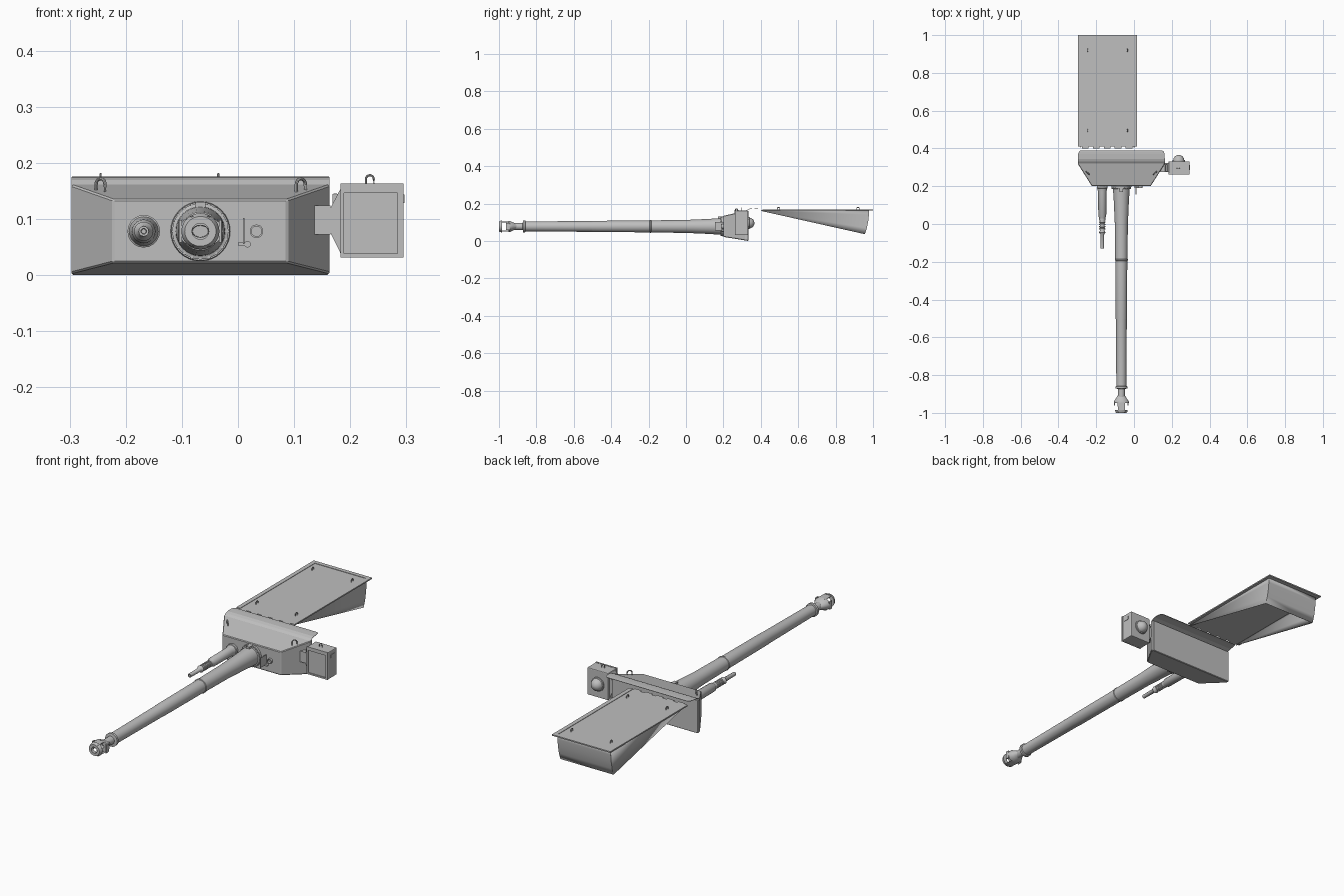
import bpy, bmesh, math
from mathutils import Vector

if "Cube" in bpy.data.objects:
    bpy.data.objects.remove(bpy.data.objects["Cube"])

grey = bpy.data.materials.new("plain grey")
grey.diffuse_color = (0.52, 0.52, 0.52, 1)
grey.use_nodes = True
grey.node_tree.nodes["Principled BSDF"].inputs["Base Color"].default_value = grey.diffuse_color


def finish(name, bm, smooth=False):
    bmesh.ops.recalc_face_normals(bm, faces=bm.faces)
    mesh = bpy.data.meshes.new(name)
    bm.to_mesh(mesh)
    bm.free()
    mesh.materials.append(grey)
    ob = bpy.data.objects.new(name, mesh)
    bpy.context.collection.objects.link(ob)
    if smooth:
        bpy.ops.object.select_all(action='DESELECT')
        bpy.context.view_layer.objects.active = ob
        ob.select_set(True)
        bpy.ops.object.shade_smooth_by_angle(angle=math.radians(35))
    return ob


def loft(name, rings, smooth=False, caps=True, closed=False):
    """Skin a row of matching closed rings of points."""
    bm = bmesh.new()
    vs = [[bm.verts.new(p) for p in ring] for ring in rings]
    pairs = list(zip(vs, vs[1:])) + ([(vs[-1], vs[0])] if closed else [])
    n = len(vs[0])
    for a, b in pairs:
        for i in range(n):
            j = (i + 1) % n
            bm.faces.new((a[i], a[j], b[j], b[i]))
    if caps and not closed:
        bm.faces.new(vs[0])
        bm.faces.new(vs[-1])
    return finish(name, bm, smooth)


def lathe(name, cx, cz, profile, n=32, sx=1, sz=1, closed=False):
    """Turn (y, radius) points about an axis along y."""
    rings = [[(cx + sx * r * math.cos(2 * math.pi * i / n), y,
               cz + sz * r * math.sin(2 * math.pi * i / n)) for i in range(n)]
             for y, r in profile]
    return loft(name, rings, True, closed=closed)


def box(name, x0, x1, y0, y1, z0, z1, bevel=0):
    ob = loft(name, [[(x0, y, z0), (x1, y, z0), (x1, y, z1), (x0, y, z1)] for y in (y0, y1)])
    if bevel:
        m = ob.modifiers.new("bevel", 'BEVEL')
        m.width, m.segments = bevel, 2
    return ob


def hook(name, x, y, z, w, h, r, angle=0):
    """Upright loop of round bar with straight legs."""
    d = Vector((math.cos(angle), math.sin(angle), 0))
    side = Vector((-d.y, d.x, 0))
    path = [(-w, 0)] + [(-w * math.cos(math.pi * i / 8), h - w + w * math.sin(math.pi * i / 8))
                        for i in range(9)] + [(w, 0)]
    rings = []
    for k, (u, v) in enumerate(path):
        t = 0 if k in (0, len(path) - 1) else math.pi * (k - 1) / 8
        out = d * -math.cos(t) + Vector((0, 0, math.sin(t)))
        c = Vector((x, y, z + v)) + d * u
        rings.append([c + r * (out * math.cos(a) + side * math.sin(a))
                      for a in [i * math.pi / 4 for i in range(8)]])
    return loft(name, rings, True)


# Gun shield: tapered block with a short straight rear
def rect(y, x0, x1, z0, z1):
    return [(x0, y, z0), (x1, y, z0), (x1, y, z1), (x0, y, z1)]

shield = loft("gun_shield", [rect(0.20, -0.223, 0.088, 0.022, 0.135),
                             rect(0.318, -0.297, 0.163, 0.003, 0.161),
                             rect(0.334, -0.297, 0.163, 0.0, 0.163)])
b = shield.modifiers.new("bevel", 'BEVEL')
b.width, b.segments = 0.003, 1

# Curved sheet lip over the rear gap, with rounded back corners
lip_path = [(0.318, 0.160, 0), (0.330, 0.169, 0), (0.345, 0.174, 0), (0.37, 0.1755, 0.001),
            (0.384, 0.1755, 0.006), (0.39, 0.1745, 0.016)]
loft("shield_lip", [[(-0.297 + i, y, z - 0.002), (0.163 - i, y, z - 0.002),
                     (0.163 - i, y, z), (-0.297 + i, y, z)] for y, z, i in lip_path])

# Shield lifting loops
for x, a in ((-0.245, -0.75), (0.112, 0.75)):
    hook("shield_lifting_loop", x, 0.27, 0.142, 0.011, 0.030, 0.003, a)

# Main barrel with root collar, sleeve steps and end collar
BX, BZ = -0.067, 0.078
lathe("main_barrel", BX, BZ, [
    (0.205, 0.050), (0.188, 0.050), (0.186, 0.044), (0.165, 0.043), (0.12, 0.040), (0.03, 0.036),
    (0.0, 0.0345), (-0.185, 0.0325), (-0.187, 0.0345), (-0.193, 0.0345), (-0.195, 0.0315),
    (-0.50, 0.030), (-0.505, 0.029), (-0.858, 0.0265), (-0.86, 0.032), (-0.871, 0.032),
    (-0.873, 0.019), (-0.925, 0.018)])
# Root ring and its bolts
lathe("barrel_root_ring", BX, BZ, [(0.205, 0.046), (0.205, 0.054), (0.192, 0.052), (0.192, 0.046)], closed=True)
for i in range(20):
    a = 2 * math.pi * i / 20
    lathe("ring_bolt", BX + 0.049 * math.cos(a), BZ + 0.049 * math.sin(a),
          [(0.195, 0.003), (0.185, 0.003)], 6)
box("barrel_root_key", BX - 0.009, BX + 0.009, 0.17, 0.20, BZ + 0.040, BZ + 0.052)

# Muzzle brake: flared rear, two baffles, side openings between top and bottom straps
lathe("muzzle_brake_rear", BX, BZ, [(-0.905, 0.018), (-0.925, 0.030), (-0.94, 0.040), (-0.948, 0.040),
      (-0.948, 0.015), (-0.905, 0.013)], 24, 1, 0.72, True)
lathe("muzzle_brake_front", BX, BZ, [(-0.985, 0.034), (-0.995, 0.031), (-1.0, 0.028), (-1.0, 0.015),
      (-0.985, 0.015)], 24, 1, 0.95, True)
for s in (-1, 1):
    loft("muzzle_brake_strap", [[(BX - w, y, BZ + s * z), (BX + w, y, BZ + s * z),
                                 (BX + w * 0.8, y, BZ + s * (z - 0.006)),
                                 (BX - w * 0.8, y, BZ + s * (z - 0.006))]
                                for y, w, z in ((-0.94, 0.020, 0.027), (-0.995, 0.018, 0.027))])
    # Outer baffle wings
    loft("muzzle_brake_wing", [[(BX + s * x, y, BZ - h), (BX + s * (x + 0.005), y, BZ - h),
                                (BX + s * (x + 0.005), y, BZ + h), (BX + s * x, y, BZ + h)]
                               for y, x, h in ((-0.942, 0.034, 0.018), (-0.962, 0.033, 0.020))])

# Secondary barrel with ribbed middle and thin muzzle
ribs = []
for i in range(5):
    y = 0.025 - i * 0.012
    ribs += [(y, 0.016), (y - 0.006, 0.016), (y - 0.007, 0.012), (y - 0.011, 0.012)]
lathe("secondary_barrel", -0.168, 0.078, [(0.205, 0.029), (0.19, 0.029), (0.188, 0.026), (0.17, 0.022),
      (0.04, 0.021), (0.032, 0.016)] + ribs + [(-0.045, 0.017), (-0.055, 0.010), (-0.13, 0.009),
      (-0.13, 0.005), (-0.11, 0.004)], 20)

# Sight port and small bracket on the shield face
lathe("sight_port", 0.033, 0.078, [(0.202, 0.012), (0.190, 0.012), (0.190, 0.009), (0.202, 0.009)], 20, closed=True)
box("face_bracket", 0.009, 0.012, 0.155, 0.202, 0.055, 0.102)
box("face_bracket_foot", 0.0, 0.02, 0.192, 0.202, 0.053, 0.058)
lathe("face_bracket_pin", 0.017, 0.055, [(0.202, 0.006), (0.19, 0.006)], 12)

# Side lamp housing on its arm
box("lamp_arm", 0.125, 0.19, 0.282, 0.312, 0.078, 0.118)
box("lamp_arm_plate", 0.130, 0.165, 0.276, 0.318, 0.072, 0.124)
box("lamp_arm_hinge", 0.168, 0.178, 0.278, 0.316, 0.075, 0.145, 0.002)
loft("lamp_neck", [[(x, 0.275, z0), (x, 0.322, z0), (x, 0.322, z1), (x, 0.275, z1)]
                   for x, z0, z1 in ((0.165, 0.075, 0.120), (0.186, 0.032, 0.160))])
box("lamp_housing", 0.183, 0.295, 0.267, 0.332, 0.031, 0.162, 0.004)
# Raised frame around the lamp front
for x0, x1, z0, z1 in ((0.183, 0.189, 0.036, 0.163), (0.284, 0.295, 0.036, 0.163),
                       (0.183, 0.295, 0.146, 0.163), (0.183, 0.295, 0.031, 0.038)):
    box("lamp_frame", x0, x1, 0.262, 0.27, z0, z1)
box("lamp_latch", 0.294, 0.297, 0.285, 0.312, 0.128, 0.144)
lathe("lamp_rear_dome", 0.237, 0.096, [(0.33, 0.033), (0.338, 0.033), (0.340, 0.029), (0.350, 0.026),
      (0.359, 0.019), (0.364, 0.010), (0.366, 0.002)], 24)
hook("lamp_lifting_loop", 0.235, 0.295, 0.160, 0.007, 0.018, 0.002)

# Roof plate with raised border strips and front tabs
RX0, RX1, RY0, RY1, RZ = -0.296, 0.015, 0.41, 1.0, 0.166
box("roof_plate", RX0, RX1, RY0, RY1, RZ - 0.004, RZ)
for x0, x1, y0, y1 in ((RX0, RX0 + 0.02, RY0, RY1), (RX1 - 0.02, RX1, RY0, RY1),
                       (RX0, RX1, RY1 - 0.02, RY1)):
    box("roof_border", x0, x1, y0, y1, RZ - 0.001, RZ + 0.002)
for i in range(5):
    x = RX0 + 0.02 + i * 0.058
    box("roof_front_tab", x, x + 0.036, 0.40, 0.412, RZ - 0.004, RZ)
for x in (-0.245, -0.035):
    for y in (0.495, 0.92):
        hook("roof_lifting_loop", x, y, RZ - 0.002, 0.007, 0.016, 0.002, math.pi / 2)

# Hanging counterweight basket: two wedge sides and a curved rear, open below
rear = [(0.955, 0.037), (0.966, 0.07), (0.973, 0.105), (0.977, 0.14), (0.978, 0.164)]
bm = bmesh.new()
sides = []
for x in (-0.282, 0.0):
    tip = bm.verts.new((x, 0.405, 0.160))
    top = bm.verts.new((x, 0.405, 0.164))
    edge = [bm.verts.new((x, y, z)) for y, z in rear]
    bm.faces.new([top, tip] + edge)
    sides.append(edge)
for i in range(len(rear) - 1):
    bm.faces.new((sides[0][i], sides[1][i], sides[1][i + 1], sides[0][i + 1]))
basket = finish("rear_basket", bm, True)
s = basket.modifiers.new("thickness", 'SOLIDIFY')
s.thickness, s.offset = 0.003, 0
